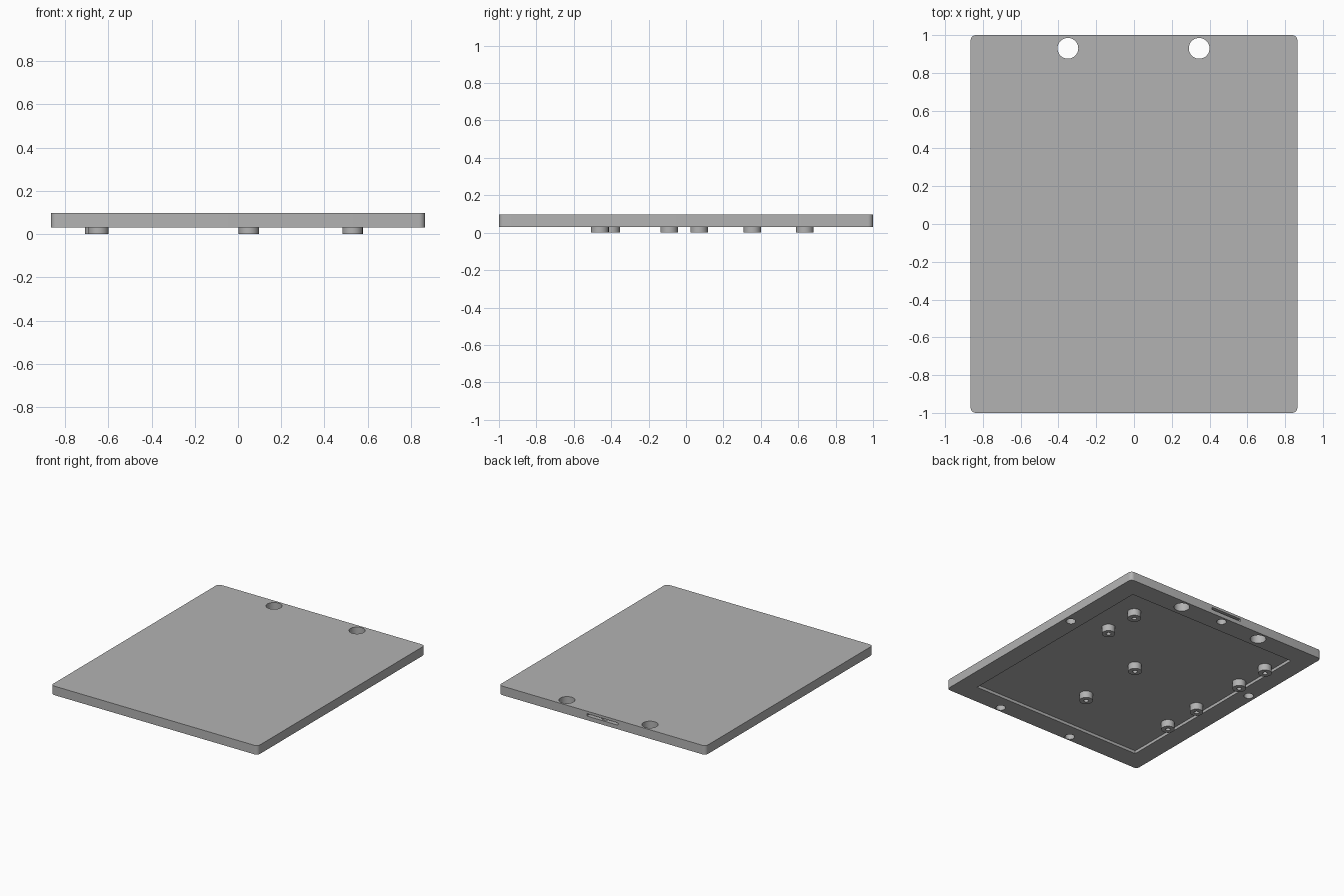
import bpy
import bmesh
from mathutils import Matrix

BOTTOM, TOP = 0.03, 0.098      # underside and upper face of the plate
FLOOR = 0.052                  # ceiling of the shallow underside pocket

default = bpy.data.objects.get("Cube")
if default:
    bpy.data.objects.remove(default, do_unlink=True)

grey = bpy.data.materials.new("plain_grey")
grey.use_nodes = True
colour = (0.45, 0.45, 0.45, 1)
grey.diffuse_color = colour
grey.node_tree.nodes["Principled BSDF"].inputs["Base Color"].default_value = colour


def finish(name, bm):
    mesh = bpy.data.meshes.new(name)
    bm.to_mesh(mesh)
    bm.free()
    mesh.materials.append(grey)
    obj = bpy.data.objects.new(name, mesh)
    bpy.context.collection.objects.link(obj)
    return obj


def box(name, x, y, z, radius=0):
    """Box from (low, high) ranges, with optional rounded vertical edges."""
    bm = bmesh.new()
    bmesh.ops.create_cube(bm, size=1)
    for v in bm.verts:
        v.co = [r[0] if c < 0 else r[1] for c, r in zip(v.co, (x, y, z))]
    if radius:
        upright = [e for e in bm.edges
                   if abs(e.verts[0].co.z - e.verts[1].co.z) > 0.01]
        bmesh.ops.bevel(bm, geom=upright, offset=radius, segments=6,
                        profile=0.5, affect='EDGES')
    return finish(name, bm)


def cylinder(name, x, y, radius, low, high):
    bm = bmesh.new()
    bmesh.ops.create_cone(bm, cap_ends=True, segments=40, radius1=radius,
                          radius2=radius, depth=high - low,
                          matrix=Matrix.Translation((x, y, (low + high) / 2)))
    return finish(name, bm)


def activate(obj):
    bpy.ops.object.select_all(action='DESELECT')
    obj.select_set(True)
    bpy.context.view_layer.objects.active = obj


def cut(obj, cutter):
    """Subtract the cutter from the object, then discard it."""
    cutter.hide_render = True
    mod = obj.modifiers.new("cut", 'BOOLEAN')
    mod.operation = 'DIFFERENCE'
    mod.solver = 'EXACT'
    mod.object = cutter
    activate(obj)
    bpy.ops.object.modifier_apply(modifier=mod.name)
    bpy.data.objects.remove(cutter, do_unlink=True)


def smooth(obj):
    activate(obj)
    bpy.ops.object.shade_smooth_by_angle(angle=0.6)


# Plate with rounded corners
plate = box("plate", (-0.865, 0.865), (-1, 1), (BOTTOM, TOP), 0.028)

# Shallow pocket in the underside
cut(plate, box("pocket", (-0.72, 0.72), (-0.845, 0.845), (-0.1, FLOOR)))

# Two hanging holes right through the back edge
for x in (-0.35, 0.345):
    cut(plate, cylinder("hanging_hole", x, 0.93, 0.055, -0.1, 0.2))

# Blind screw holes around the underside rim
for x, y in ((0.81, 0.28), (-0.81, 0.28), (0, 0.95), (0.41, -0.96), (-0.22, -0.96)):
    cut(plate, cylinder("screw_hole", x, y, 0.034, -0.1, 0.076))

# Slot in the back edge
cut(plate, box("slot", (-0.13, 0.13), (0.95, 1.1), (0.061, 0.079)))
smooth(plate)

# Standoff feet, each with a small bore
feet = ((0.53, 0.635), (0.53, 0.355), (0.05, 0.07), (0.05, -0.46),
        (-0.66, 0.635), (-0.66, 0.355), (-0.645, -0.09), (-0.645, -0.4))
for i, (x, y) in enumerate(feet, 1):
    foot = cylinder(f"foot_{i}", x, y, 0.047, 0, FLOOR)
    cut(foot, cylinder("bore", x, y, 0.017, -0.1, 0.04))
    smooth(foot)
